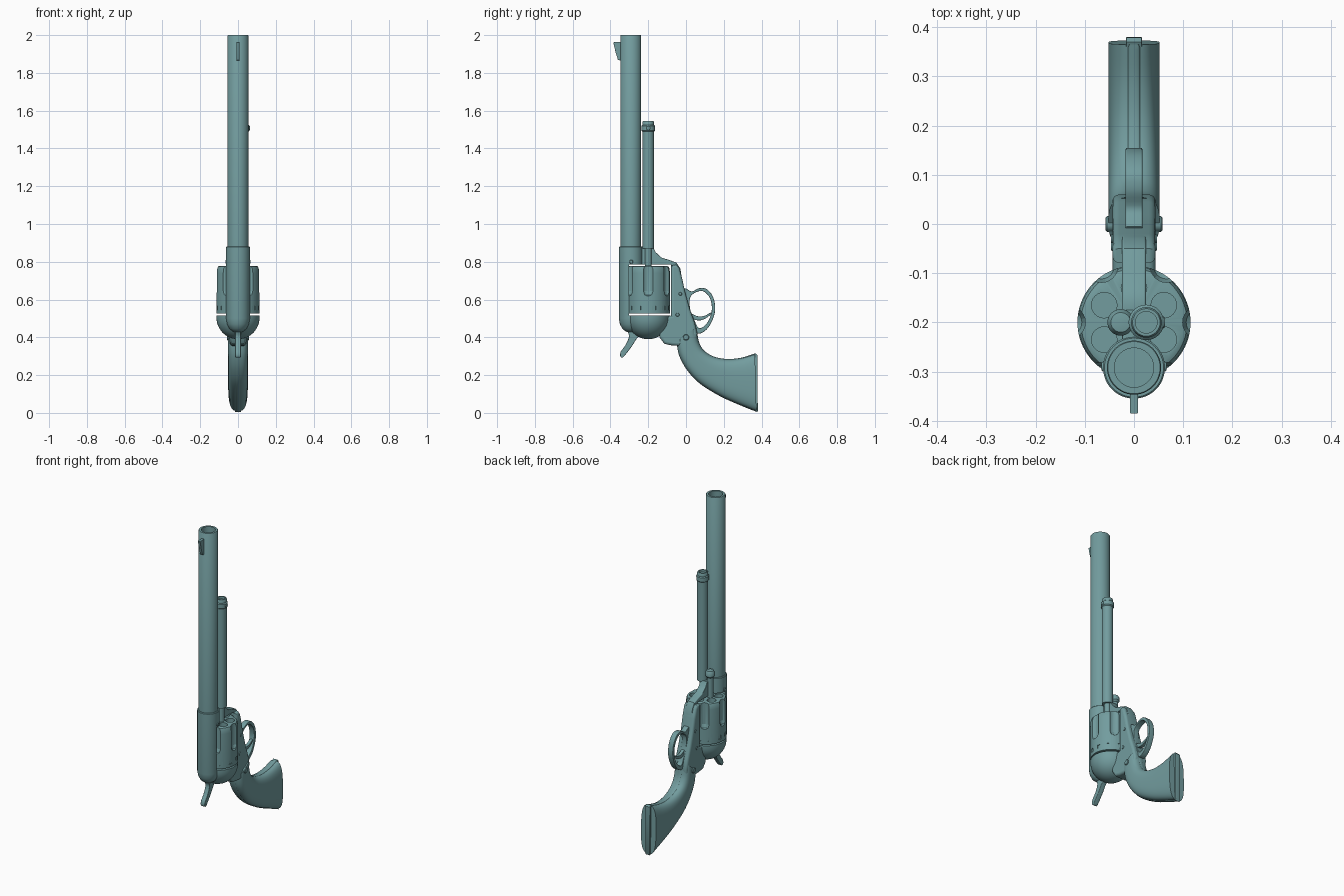
import bpy, bmesh, math
from mathutils import Matrix, Vector

if "Cube" in bpy.data.objects:
    bpy.data.objects.remove(bpy.data.objects["Cube"])

steel = bpy.data.materials.new("teal_grey_metal")
steel.diffuse_color = (0.17, 0.335, 0.345, 1)
steel.use_nodes = True
steel.node_tree.nodes["Principled BSDF"].inputs["Base Color"].default_value = steel.diffuse_color
SIDE = Matrix(((0, 0, 1, 0), (1, 0, 0, 0), (0, 1, 0, 0), (0, 0, 0, 1)))  # profile (y, z), thickness along x


def finish(ob, angle=35):
    ob.data.materials.clear()
    ob.data.materials.append(steel)
    bpy.ops.object.select_all(action='DESELECT')
    ob.select_set(True)
    bpy.context.view_layer.objects.active = ob
    bpy.ops.object.shade_smooth_by_angle(angle=math.radians(angle))
    return ob


def from_bmesh(name, bm):
    bmesh.ops.remove_doubles(bm, verts=bm.verts, dist=1e-5)
    bmesh.ops.recalc_face_normals(bm, faces=bm.faces)
    me = bpy.data.meshes.new(name)
    bm.to_mesh(me)
    bm.free()
    ob = bpy.data.objects.new(name, me)
    bpy.context.collection.objects.link(ob)
    return ob


def spin(bm, profile, x, y, n=48):
    """Revolve (radius, z) points around a vertical axis."""
    rings = [[bm.verts.new((x + r * math.cos(math.tau * i / n), y + r * math.sin(math.tau * i / n), z))
              for i in range(n)] for r, z in profile]
    for (a, b), (p, q) in zip(zip(rings, rings[1:]), zip(profile, profile[1:])):
        for i in range(n):
            j = (i + 1) % n
            if p[0] == 0:
                bm.faces.new((a[0], b[j], b[i]))
            elif q[0] == 0:
                bm.faces.new((a[i], a[j], b[0]))
            else:
                bm.faces.new((a[i], a[j], b[j], b[i]))


def lathe(name, profile, x, y, n=48):
    bm = bmesh.new()
    spin(bm, profile, x, y, n)
    return finish(from_bmesh(name, bm))


def cut(ob, bm):
    cutter = from_bmesh("cutter", bm)
    cutter.hide_render = True
    mod = ob.modifiers.new("cut", 'BOOLEAN')
    mod.operation, mod.solver, mod.object = 'DIFFERENCE', 'EXACT', cutter
    bpy.context.view_layer.objects.active = ob
    bpy.ops.object.modifier_apply(modifier=mod.name)
    bpy.data.objects.remove(cutter)
    finish(ob)


def smooth(points, closed=True, steps=5):
    """Catmull-Rom curve through points of any dimension."""
    pts = [Vector(p) for p in points]
    n, out = len(pts), []
    for i in range(n if closed else n - 1):
        k = [(i + d) % n if closed else min(max(i + d, 0), n - 1) for d in (-1, 0, 1, 2)]
        a, b, c, d = (pts[j] for j in k)
        for s in range(steps):
            t = s / steps
            out.append(0.5 * (2 * b + (c - a) * t + (2 * a - 5 * b + 4 * c - d) * t * t
                              + (3 * b - a - 3 * c + d) * t ** 3))
    return out if closed else out + [pts[-1]]


def slab(name, loops, half, bevel, curved=True):
    """Side profile with rounded edges; later loops are holes."""
    cu = bpy.data.curves.new(name, 'CURVE')
    cu.dimensions, cu.fill_mode = '2D', 'BOTH'
    cu.extrude, cu.bevel_depth, cu.offset, cu.bevel_resolution = half - bevel, bevel, -bevel, 3
    for loop in loops:
        pts = smooth(loop) if curved else [Vector(p) for p in loop]
        sp = cu.splines.new('POLY')
        sp.points.add(len(pts) - 1)
        for p, v in zip(sp.points, pts):
            p.co = (v[0], v[1], 0, 1)
        sp.use_cyclic_u = True
    ob = bpy.data.objects.new(name, cu)
    bpy.context.collection.objects.link(ob)
    bpy.ops.object.select_all(action='DESELECT')
    ob.select_set(True)
    bpy.context.view_layer.objects.active = ob
    bpy.ops.object.convert(target='MESH')
    ob = bpy.context.view_layer.objects.active
    ob.data.transform(SIDE)
    return finish(ob)


def loft(name, stations, scale, half, power, n=40):
    """Rounded sections between front and back edge points (y, z, y, z)."""
    bm, rings = bmesh.new(), []
    for s in smooth([Vector(s) for s in stations], False):
        a, b = Vector((0, s[0], s[1])), Vector((0, s[2], s[3]))
        mid, chord = (a + b) / 2, (b - a) / 2 * scale
        ring = []
        for i in range(n):
            c, d = math.cos(math.tau * i / n), math.sin(math.tau * i / n)
            u, v = (math.copysign(abs(k) ** (2 / power), k) for k in (c, d))
            ring.append(bm.verts.new(mid + chord * u + Vector((half * v, 0, 0))))
        rings.append(ring)
    for a, b in zip(rings, rings[1:]):
        for i in range(n):
            bm.faces.new((a[i], a[(i + 1) % n], b[(i + 1) % n], b[i]))
    bm.faces.new(rings[0])
    bm.faces.new(rings[-1])
    return finish(from_bmesh(name, bm))


BY, CY = -0.292, -0.2  # barrel axis, cylinder axis

# Barrel with bore, and front sight
lathe("barrel", [(0, 1.1), (0.04, 1.1), (0.04, 2), (0.053, 2), (0.055, 1.997), (0.055, 0.86), (0, 0.86)], 0, BY)
slab("front_sight", [[(-0.34, 1.865), (-0.36, 1.868), (-0.372, 1.905), (-0.385, 1.962), (-0.34, 1.965)]],
     0.008, 0.001, False)

# Barrel housing and top strap, hollowed for the cylinder
strap = lathe("top_strap", [(0, 0.88), (0.06, 0.88), (0.063, 0.877), (0.063, 0.5), (0.058, 0.47), (0.045, 0.445),
                            (0.025, 0.43), (0, 0.425)], 0, BY)
bm = bmesh.new()
spin(bm, [(0, 0.785), (0.119, 0.785), (0.119, 0.515), (0, 0.515)], 0, CY, 64)
cut(strap, bm)

# Recoil shield
arc = [(0.114 * math.cos(a), 0.505 - 0.115 * math.sin(a)) for a in (math.pi / 2 * i / 12 for i in range(12))]
lathe("recoil_shield", [(0, 0.516), (0.114, 0.516)] + arc + [(0, 0.39)], 0, CY, 64)

# Cylinder with flutes, chambers and locking notches
drum = lathe("cylinder", [(0, 0.778), (0.1, 0.778), (0.108, 0.774), (0.113, 0.762), (0.115, 0.74), (0.115, 0.525),
                          (0, 0.525)], 0, CY, 72)
bm = bmesh.new()
for k in range(6):
    a = math.tau * k / 6
    spin(bm, [(0, 0.8), (0.033, 0.8), (0.033, 0.645), (0.026, 0.625), (0.012, 0.615), (0, 0.612)],
         0.132 * math.cos(a), CY + 0.132 * math.sin(a), 24)
    b = a + math.pi / 6
    spin(bm, [(0, 0.8), (0.026, 0.8), (0.026, 0.69), (0, 0.69)],
         0.07 * math.cos(b), CY + 0.07 * math.sin(b), 24)
for k in range(12):
    a = math.tau * (k + 0.5) / 12
    bmesh.ops.create_cube(bm, size=1, matrix=Matrix.Translation((0.115 * math.cos(a), CY + 0.115 * math.sin(a), 0.556))
                          @ Matrix.Rotation(a, 4, 'Z') @ Matrix.Diagonal((0.008, 0.022, 0.022, 1)))
cut(drum, bm)

# Ejector tube with collar and stud, cylinder pin
lathe("ejector_tube", [(0, 1.53), (0.022, 1.53), (0.022, 1.545), (0.028, 1.545), (0.031, 1.54), (0.031, 1.525),
                       (0.036, 1.52), (0.036, 1.495), (0.031, 1.49), (0.031, 0.87), (0.018, 0.87), (0.018, 0.78),
                       (0, 0.78)], 0.025, CY, 32)
lathe("cylinder_pin", [(0, 0.945), (0.02, 0.942), (0.027, 0.93), (0.027, 0.91), (0.018, 0.9), (0.018, 0.77),
                       (0, 0.77)], -0.027, CY, 32)

# Frame: lower strap, rear body, root under the shield
slab("lower_strap", [[(-0.28, 0.878), (-0.175, 0.878), (-0.16, 0.85), (-0.13, 0.822), (-0.09, 0.81), (-0.05, 0.795),
                      (-0.03, 0.765), (-0.02, 0.7), (-0.07, 0.7), (-0.08, 0.785), (-0.28, 0.785)]], 0.024, 0.004, False)
slab("rear_frame", [[(-0.079, 0.78), (-0.05, 0.785), (-0.035, 0.765), (-0.02, 0.71), (-0.005, 0.64), (0.02, 0.55),
                     (0.045, 0.48), (0.06, 0.42), (0.05, 0.36), (-0.04, 0.355), (-0.08, 0.358), (-0.115, 0.366),
                     (-0.14, 0.4), (-0.15, 0.5), (-0.079, 0.515)]], 0.044, 0.014, False)

# Grip with metal backstrap, butt plate and butt slot
stations = [(-0.045, 0.38, 0.055, 0.455), (-0.045, 0.345, 0.06, 0.415), (-0.03, 0.29, 0.07, 0.37),
            (0.01, 0.222, 0.095, 0.33), (0.075, 0.155, 0.145, 0.298), (0.18, 0.09, 0.215, 0.284),
            (0.28, 0.045, 0.29, 0.29), (0.373, 0.008, 0.365, 0.312)]
loft("grip", stations, 0.99, 0.052, 3)
loft("backstrap", stations, 1.015, 0.016, 6)
slab("butt_plate", [[(0.36, 0.015), (0.376, 0.004), (0.38, 0.01), (0.379, 0.305), (0.37, 0.315), (0.36, 0.31)]],
     0.016, 0.002, False)

# Trigger guard, trigger and hammer
slab("trigger_guard", [
    [(-0.01, 0.655), (0.03, 0.643), (0.07, 0.66), (0.11, 0.655), (0.145, 0.61), (0.154, 0.54), (0.13, 0.47),
     (0.095, 0.43), (0.06, 0.422), (0.02, 0.46), (-0.005, 0.55)],
    [(0.022, 0.61), (0.05, 0.637), (0.09, 0.644), (0.125, 0.61), (0.137, 0.55), (0.12, 0.49),
     (0.09, 0.455), (0.065, 0.452), (0.045, 0.49), (0.022, 0.55)]], 0.017, 0.003)
slab("trigger", [[(0.0, 0.51), (0.06, 0.49), (0.1, 0.498), (0.135, 0.525), (0.128, 0.53), (0.1, 0.515),
                  (0.06, 0.512), (0.0, 0.54)]], 0.01, 0.002)
slab("hammer", [[(-0.2, 0.42), (-0.25, 0.405), (-0.285, 0.355), (-0.315, 0.315), (-0.335, 0.293), (-0.348, 0.3),
                 (-0.345, 0.325), (-0.32, 0.36), (-0.302, 0.405), (-0.31, 0.45), (-0.25, 0.47)]], 0.015, 0.004)


# Screws and studs running across
def cross_pin(name, x0, x1, y, z, r):
    ob = lathe(name, [(0, x0), (r * 0.8, x0), (r, x0 + 0.003), (r, x1 - 0.003), (r * 0.8, x1), (0, x1)], 0, 0, 20)
    ob.data.transform(Matrix.Translation((0, y, z)) @ Matrix.Rotation(math.pi / 2, 4, 'Y'))


for i, (half, y, z, r) in enumerate([(0.047, -0.045, 0.52, 0.01), (0.047, -0.03, 0.63, 0.009),
                                     (0.058, 0.0, 0.4, 0.016), (0.027, -0.045, 0.755, 0.011),
                                     (0.066, -0.29, 0.8, 0.01)]):
    cross_pin("frame_screw_%d" % (i + 1), -half, half, y, z, r)
cross_pin("ejector_stud", 0.03, 0.063, CY, 1.508, 0.012)
